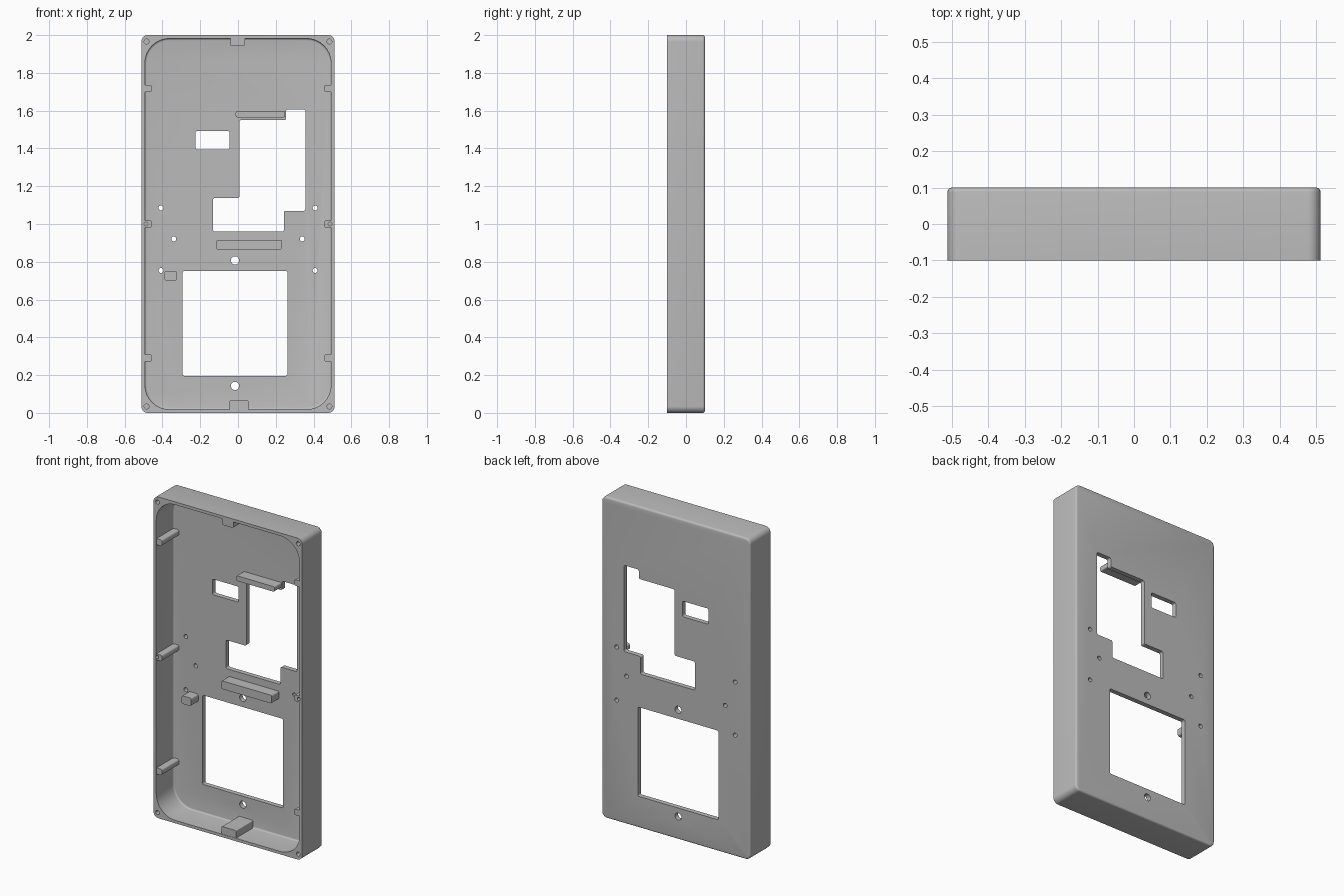
import bpy
import bmesh
from math import cos, sin, pi

if "Cube" in bpy.data.objects:
    bpy.data.objects.remove(bpy.data.objects["Cube"], do_unlink=True)

grey = bpy.data.materials.new("plain grey")
grey.use_nodes = True
colour = (0.5, 0.5, 0.5, 1)
grey.diffuse_color = colour
grey.node_tree.nodes["Principled BSDF"].inputs["Base Color"].default_value = colour

FLOOR = 0.07    # inner face of the back panel
FRONT = -0.1    # open front rim


def rect(x0, x1, z0, z1):
    return [(x0, z0), (x1, z0), (x1, z1), (x0, z1)]


def circle(x, z, r, n=24):
    return [(x + r * cos(2 * pi * i / n), z + r * sin(2 * pi * i / n)) for i in range(n)]


def prism(points, y0, y1, radius=0, cap_y=None, cap_radius=0):
    """Extrude an outline along y, with rounded corners and one rounded cap."""
    bm = bmesh.new()
    bm.faces.new([bm.verts.new((x, y0, z)) for x, z in points])
    if radius:
        bmesh.ops.bevel(bm, geom=bm.verts[:], offset=radius, segments=8,
                        profile=0.5, affect='VERTICES')
    out = bmesh.ops.extrude_face_region(bm, geom=bm.faces[:])
    moved = [v for v in out["geom"] if isinstance(v, bmesh.types.BMVert)]
    bmesh.ops.translate(bm, verts=moved, vec=(0, y1 - y0, 0))
    bmesh.ops.recalc_face_normals(bm, faces=bm.faces[:])
    if cap_radius:
        rim = [e for e in bm.edges if all(abs(v.co.y - cap_y) < 1e-5 for v in e.verts)]
        bmesh.ops.bevel(bm, geom=rim, offset=cap_radius, segments=4,
                        profile=0.5, affect='EDGES')
    return bm


def make(name, *solids):
    """Merge the solids into one named object."""
    mesh = bpy.data.meshes.new(name)
    total = bmesh.new()
    for bm in solids:
        bm.to_mesh(mesh)
        total.from_mesh(mesh)
        bm.free()
    total.to_mesh(mesh)
    total.free()
    mesh.materials.append(grey)
    obj = bpy.data.objects.new(name, mesh)
    bpy.context.collection.objects.link(obj)
    return obj


def activate(obj):
    bpy.ops.object.select_all(action='DESELECT')
    obj.select_set(True)
    bpy.context.view_layer.objects.active = obj


def cut(obj, cutter):
    activate(obj)
    mod = obj.modifiers.new("cut", 'BOOLEAN')
    mod.operation = 'DIFFERENCE'
    mod.solver = 'EXACT'
    mod.object = cutter
    bpy.ops.object.modifier_apply(modifier=mod.name)


# Case: rounded tray, open at the front
case = make("case", prism(rect(-0.512, 0.512, 0, 2), FRONT, 0.1, 0.035, 0.1, 0.012))
cavity = make("cavity_cutter",
              prism(rect(-0.493, 0.493, 0.018, 1.982), -0.2, FLOOR, 0.13, FLOOR, 0.01))

# Openings through the panel
stepped = [(0.008, 1.55), (0.255, 1.55), (0.255, 1.607), (0.357, 1.607),
           (0.357, 1.07), (0.243, 1.07), (0.243, 0.96), (-0.132, 0.96),
           (-0.132, 1.138), (0.008, 1.138)]
windows = [stepped, rect(-0.225, -0.045, 1.395, 1.492), rect(-0.293, 0.262, 0.196, 0.751)]
holes = [prism(w, 0.03, 0.15, 0.01) for w in windows]
for z in (0.807, 0.143):
    holes.append(prism(circle(-0.016, z, 0.022), 0.03, 0.15))
for x, z in ((0.408, 1.085), (0.34, 0.921), (0.408, 0.754)):
    for side in (-1, 1):
        holes.append(prism(circle(side * x, z, 0.013), 0.03, 0.15))

# Blind screw holes in the rim corners and middle posts
for side in (-1, 1):
    for z in (0.034, 1.966):
        holes.append(prism(circle(side * 0.484, z, 0.013), -0.15, 0))
    holes.append(prism(circle(side * 0.487, 1.0, 0.01), -0.15, -0.03))
openings = make("openings_cutter", *holes)

# Posts along both side walls
parts = [case]
for side, label in ((1, "left"), (-1, "right")):
    for z, level in ((0.29, "lower"), (1.0, "middle"), (1.717, "upper")):
        x0, x1 = sorted((side * 0.455, side * 0.505))
        post = make(f"{label}_{level}_post",
                    prism(rect(x0, x1, z - 0.019, z + 0.019), FRONT + 0.002, 0.08, 0.012))
        parts.append(post)
        if level == "middle":
            cut(post, openings)

# Tabs on the end walls, ribs and block on the panel
inner_parts = {
    "top_tab": (rect(-0.04, 0.037, 1.943, 1.99), FRONT + 0.002, 0.008),
    "bottom_tab": (rect(-0.045, 0.055, 0.01, 0.065), FRONT + 0.002, 0.006),
    "upper_rib": (rect(-0.012, 0.25, 1.565, 1.597), 0, 0.008),
    "lower_rib": (rect(-0.115, 0.232, 0.865, 0.916), 0, 0.008),
    "small_block": (rect(-0.39, -0.322, 0.70, 0.75), 0, 0.012),
}
for name, (outline, front, radius) in inner_parts.items():
    parts.append(make(name, prism(outline, front, 0.08, radius)))

cut(case, cavity)
cut(case, openings)
for helper in (cavity, openings):
    bpy.data.objects.remove(helper, do_unlink=True)

# Smooth rounded corners, keep hard edges
for part in parts:
    activate(part)
    bpy.ops.object.shade_smooth_by_angle(angle=pi / 6)
